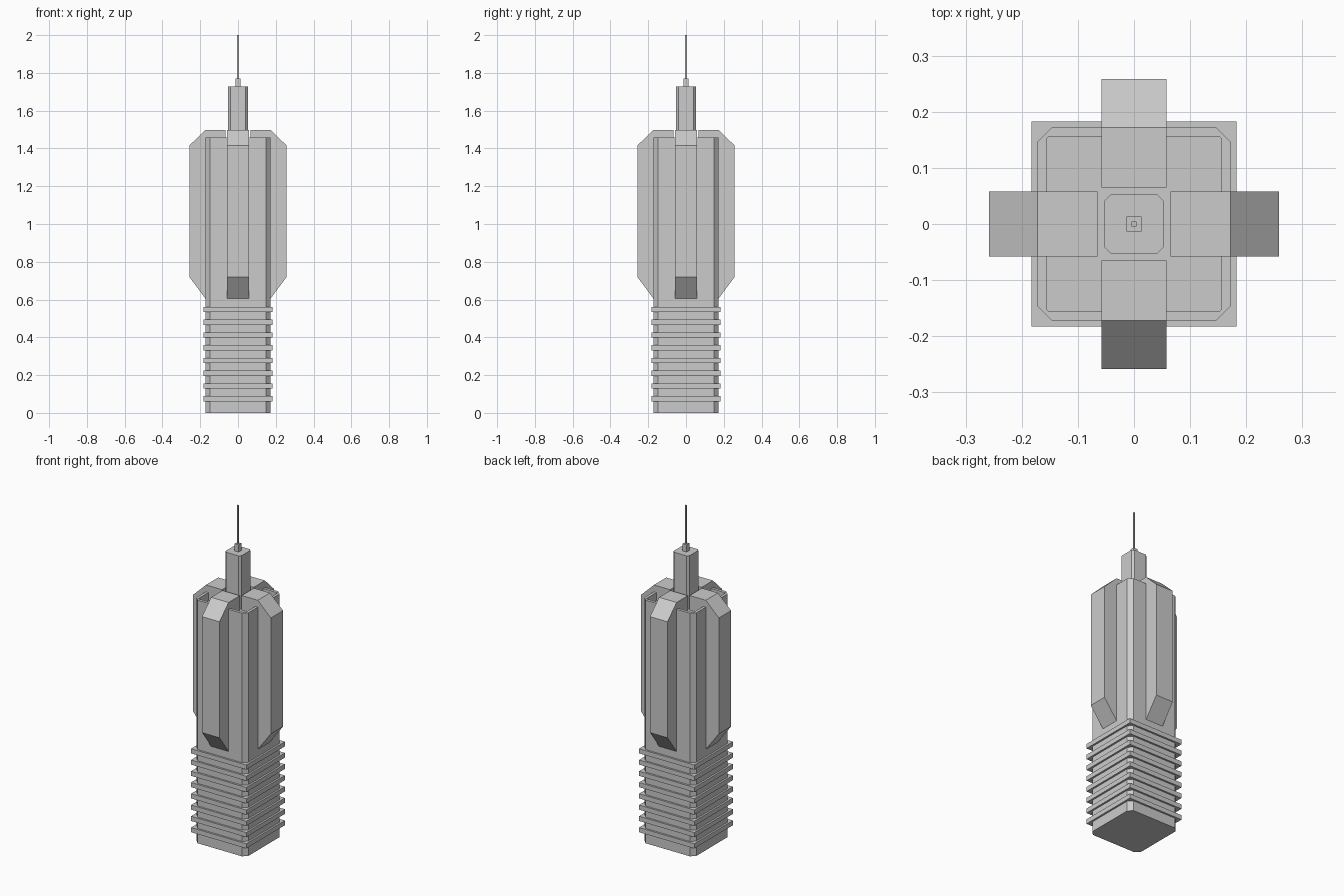
import bpy, bmesh
from mathutils import Matrix
from math import pi

if "Cube" in bpy.data.objects:
    bpy.data.objects.remove(bpy.data.objects["Cube"])


def finish(bm, name):
    bmesh.ops.recalc_face_normals(bm, faces=bm.faces)
    mesh = bpy.data.meshes.new(name)
    bm.to_mesh(mesh)
    bm.free()
    obj = bpy.data.objects.new(name, mesh)
    bpy.context.collection.objects.link(obj)
    return obj


def outline(h, c):
    """Square of half-width h with corners cut by c."""
    if c == 0:
        return [(h, -h), (h, h), (-h, h), (-h, -h)]
    k = h - c
    return [(h, -k), (h, k), (k, h), (-k, h), (-h, k), (-h, -k), (-k, -h), (k, -h)]


def column(name, sections):
    """Loft square sections given as (half-width, corner cut, z)."""
    bm = bmesh.new()
    rings = [[bm.verts.new((x, y, z)) for x, y in outline(h, c)] for h, c, z in sections]
    for a, b in zip(rings, rings[1:]):
        for i in range(len(a)):
            j = (i + 1) % len(a)
            bm.faces.new((a[i], a[j], b[j], b[i]))
    bm.faces.new(rings[0])
    bm.faces.new(rings[-1])
    return finish(bm, name)


# Main shaft with a shallow recess in its top
column("shaft", [(0.172, 0.025, 0), (0.172, 0.025, 1.457),
                 (0.155, 0.002, 1.457), (0.155, 0.002, 1.41)])

# Square ribs around the lower part
for i in range(8):
    z = 0.075 + i * 0.0675
    column(f"rib_{i + 1}", [(0.183, 0, z - 0.014), (0.183, 0, z + 0.014)])

# Four side fins, one profile turned about z
profile = [(0.065, 0.605), (0.172, 0.605), (0.258, 0.72),
           (0.258, 1.415), (0.172, 1.498), (0.065, 1.498)]
for side, name in enumerate(("right", "back", "left", "front")):
    bm = bmesh.new()
    face = bm.faces.new([bm.verts.new((x, -0.058, z)) for x, z in profile])
    ext = bmesh.ops.extrude_face_region(bm, geom=[face], use_keep_orig=True)
    moved = [v for v in ext["geom"] if isinstance(v, bmesh.types.BMVert)]
    bmesh.ops.translate(bm, verts=moved, vec=(0, 0.116, 0))
    bm.transform(Matrix.Rotation(side * pi / 2, 4, 'Z'))
    finish(bm, f"{name}_fin")

# Central turret, mast base and thin mast
column("turret", [(0.053, 0.012, 1.40), (0.053, 0.012, 1.727)])
column("mast_base", [(0.013, 0, 1.72), (0.013, 0, 1.77)])
column("mast", [(0.0045, 0, 1.76), (0.0045, 0, 2.0)])
